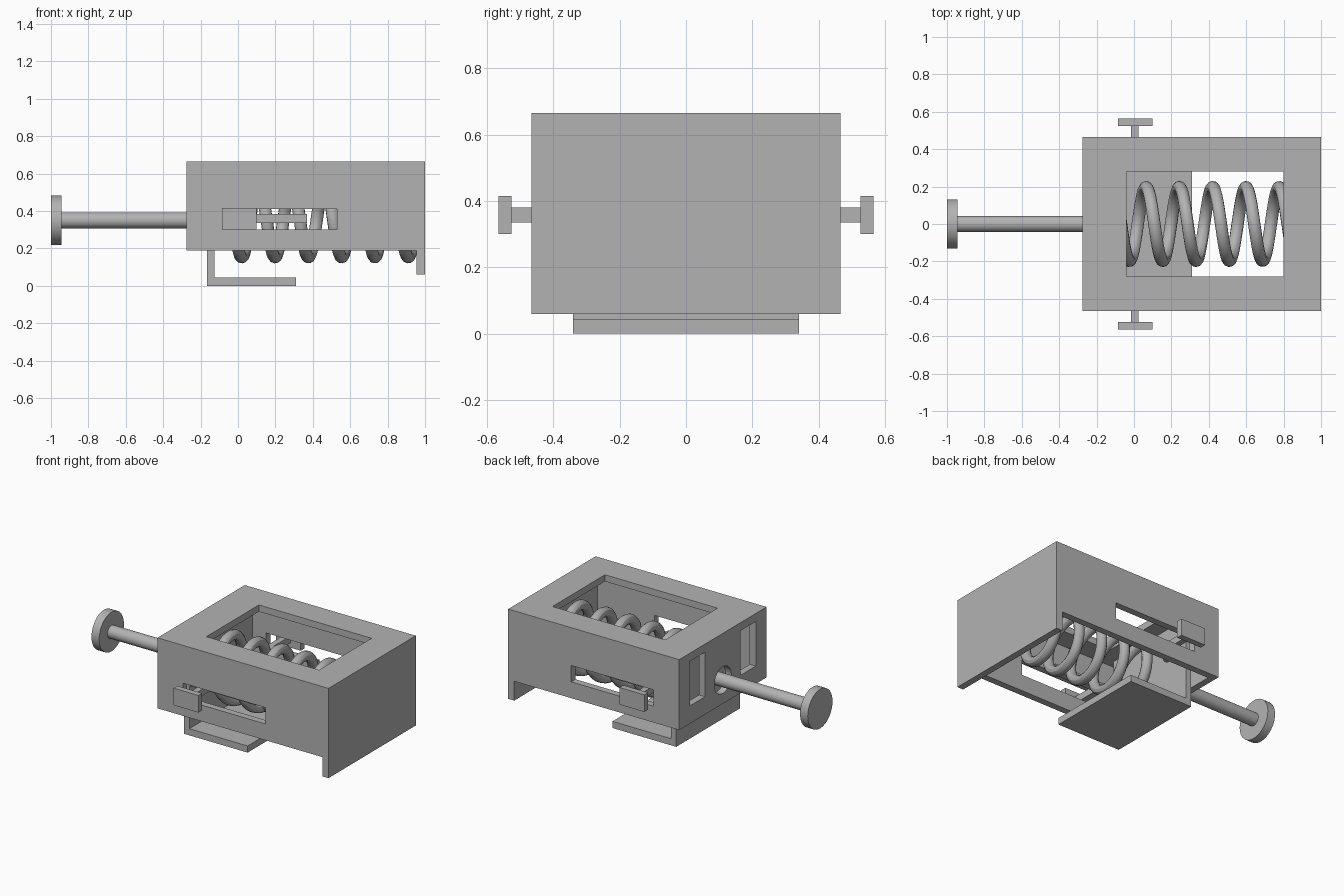
import bpy
from math import sin, cos, pi

cube = bpy.data.objects.get("Cube")
if cube:
    bpy.data.objects.remove(cube, do_unlink=True)

grey = bpy.data.materials.new("plain grey")
grey.use_nodes = True
GREY = (0.45, 0.45, 0.45, 1)
grey.diffuse_color = GREY
grey.node_tree.nodes["Principled BSDF"].inputs["Base Color"].default_value = GREY

AXIS_Z = 0.35   # height of the plunger and spring centreline


def finish(name):
    ob = bpy.context.object
    ob.name = name
    ob.data.materials.clear()
    ob.data.materials.append(grey)
    return ob


def box(name, x, y, z):
    """Box from (min, max) pairs."""
    bpy.ops.mesh.primitive_cube_add(size=1, location=[sum(p) / 2 for p in (x, y, z)])
    ob = finish(name)
    ob.scale = [p[1] - p[0] for p in (x, y, z)]
    bpy.ops.object.transform_apply(location=False, rotation=False, scale=True)
    return ob


def rod(name, x, radius):
    """Cylinder lying along x on the centreline."""
    bpy.ops.mesh.primitive_cylinder_add(
        vertices=48, radius=radius, depth=x[1] - x[0],
        location=(sum(x) / 2, 0, AXIS_Z), rotation=(0, pi / 2, 0))
    ob = finish(name)
    bpy.ops.object.shade_smooth_by_angle()
    return ob


def cut(target, cutter):
    mod = target.modifiers.new("cut", 'BOOLEAN')
    mod.operation = 'DIFFERENCE'
    mod.solver = 'EXACT'
    mod.object = cutter
    bpy.context.view_layer.objects.active = target
    bpy.ops.object.modifier_apply(modifier=mod.name)
    bpy.data.objects.remove(cutter, do_unlink=True)


# Housing: a shell open below, with its end wall reaching further down
housing = box("housing", (-0.275, 1.0), (-0.465, 0.465), (0.06, 0.665))
cut(housing, box("lower_cut", (-0.4, 0.955), (-0.6, 0.6), (-0.1, 0.19)))
cut(housing, box("inside_cut", (-0.23, 0.955), (-0.42, 0.42), (0.1, 0.62)))
cut(housing, box("top_window", (-0.04, 0.8), (-0.28, 0.28), (0.5, 0.8)))
cut(housing, box("side_slots", (-0.085, 0.53), (-0.6, 0.6), (0.3, 0.41)))
for side in (-1, 1):
    y = sorted((side * 0.19, side * 0.35))
    cut(housing, box("end_slot", (-0.4, -0.2), y, (0.31, 0.61)))
cut(housing, rod("rod_hole", (-0.4, -0.2), 0.09))

# Plunger
rod("plunger_rod", (-0.945, -0.15), 0.043)
rod("plunger_cap", (-1.0, -0.943), 0.132)

# Sliding pusher with its foot plate
box("pusher_plate", (-0.165, -0.125), (-0.34, 0.34), (0.0, 0.6))
box("foot_plate", (-0.165, 0.31), (-0.34, 0.34), (0.0, 0.045))

# Side arms, stems and finger knobs, mirrored front to back
for side, word in ((-1, "front"), (1, "back")):
    def span(a, b):
        return sorted((side * a, side * b))
    box(word + "_arm", (-0.13, 0.37), span(0.295, 0.34), (0.335, 0.383))
    box(word + "_stem", (-0.015, 0.025), span(0.33, 0.53), (0.335, 0.38))
    box(word + "_knob", (-0.085, 0.1), span(0.525, 0.565), (0.3, 0.415))

# Coil spring
START, END, PITCH, COIL_R, STEPS = -0.11, 0.945, 0.178, 0.197, 240
curve = bpy.data.curves.new("spring", 'CURVE')
curve.dimensions = '3D'
curve.bevel_depth = 0.033
curve.bevel_resolution = 4
curve.use_fill_caps = True
spline = curve.splines.new('POLY')
spline.points.add(STEPS)
for i, point in enumerate(spline.points):
    x = START + (END - START) * i / STEPS
    t = 2 * pi * (x - 0.02) / PITCH
    point.co = (x, COIL_R * sin(t), AXIS_Z - COIL_R * cos(t), 1)
spring = bpy.data.objects.new("spring", curve)
bpy.context.collection.objects.link(spring)
bpy.ops.object.select_all(action='DESELECT')
spring.select_set(True)
bpy.context.view_layer.objects.active = spring
bpy.ops.object.convert(target='MESH')
finish("spring")
bpy.ops.object.shade_smooth_by_angle()
